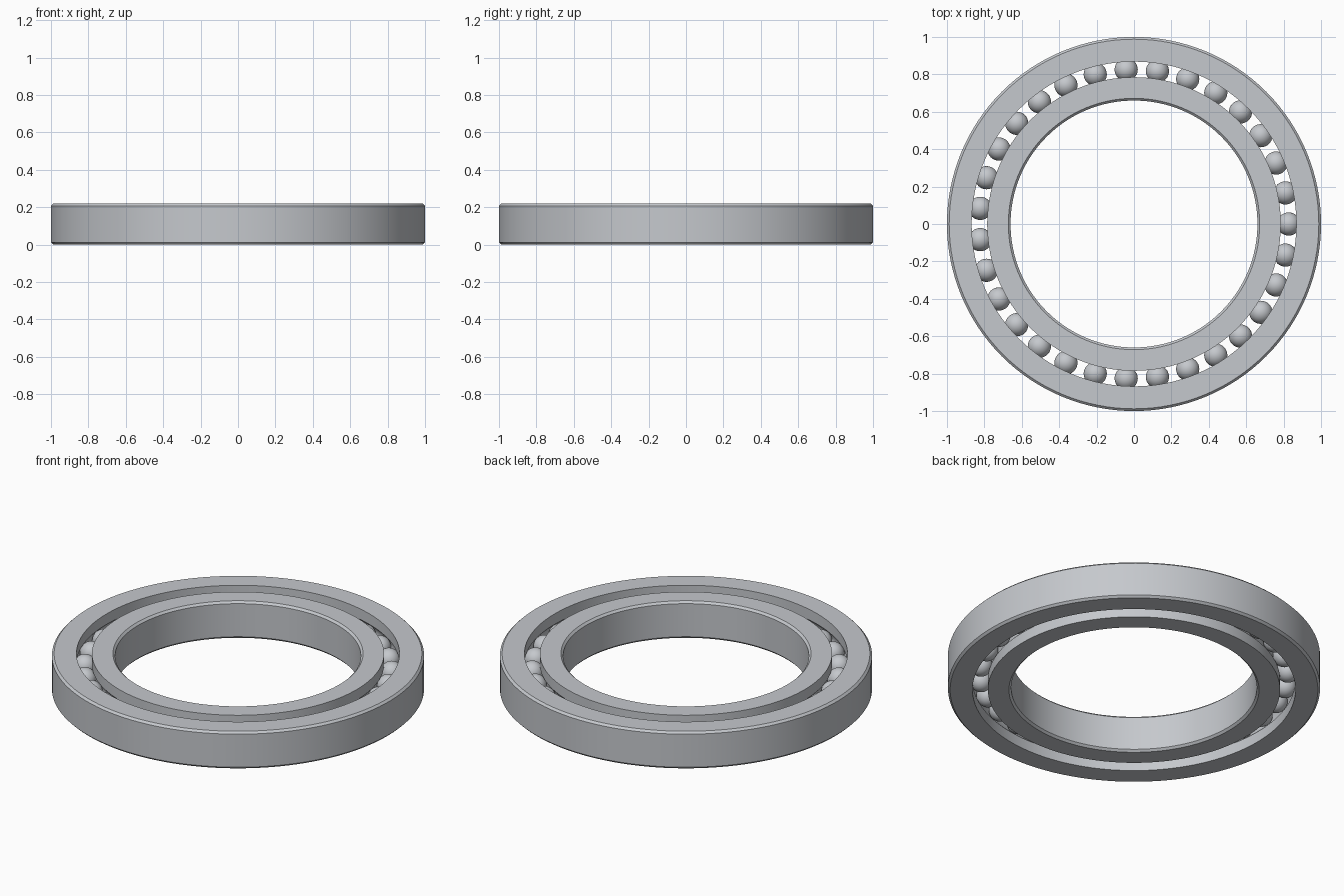
import bpy, math

# Remove the default cube only
cube = bpy.data.objects.get("Cube")
if cube:
    bpy.data.objects.remove(cube, do_unlink=True)

HEIGHT = 0.22
MID = HEIGHT / 2
BORE, RIM = 0.66, 1.0              # inner and outer radius of the bearing
GAP_IN, GAP_OUT = 0.785, 0.868     # walls facing the balls
PITCH = (GAP_IN + GAP_OUT) / 2     # radius of the ball circle
BALL = 0.062
CHAMFER = 0.012
BALLS = 31
SEGMENTS = 128


def make_material(name, colour):
    mat = bpy.data.materials.new(name)
    mat.use_nodes = True
    mat.diffuse_color = colour
    mat.node_tree.nodes["Principled BSDF"].inputs["Base Color"].default_value = colour
    return mat


steel = make_material("steel grey", (0.56, 0.58, 0.61, 1))


def finish(obj):
    obj.data.materials.append(steel)
    bpy.ops.object.select_all(action="DESELECT")
    obj.select_set(True)
    bpy.context.view_layer.objects.active = obj
    bpy.ops.object.shade_smooth_by_angle(angle=math.radians(30))


def make_ring(name, plain, race):
    """Lathe a ring with a chamfered plain wall and a grooved race wall."""
    side = 1 if race > plain else -1
    c = CHAMFER * side
    profile = [(race, 0), (plain + c, 0), (plain, CHAMFER),
               (plain, HEIGHT - CHAMFER), (plain + c, HEIGHT), (race, HEIGHT)]
    # Ball groove, an arc cut into the race wall from top to bottom
    groove = BALL + 0.001
    half = math.acos(abs(PITCH - race) / groove)
    steps = 12
    for i in range(steps + 1):
        a = half - 2 * half * i / steps
        profile.append((PITCH - side * groove * math.cos(a), MID + groove * math.sin(a)))

    n = len(profile)
    verts, faces = [], []
    for s in range(SEGMENTS):
        t = math.tau * s / SEGMENTS
        verts += [(r * math.cos(t), r * math.sin(t), z) for r, z in profile]
        nxt = (s + 1) % SEGMENTS
        for i in range(n):
            j = (i + 1) % n
            quad = (s * n + i, s * n + j, nxt * n + j, nxt * n + i)
            faces.append(quad if side > 0 else quad[::-1])
    mesh = bpy.data.meshes.new(name)
    mesh.from_pydata(verts, [], faces)
    obj = bpy.data.objects.new(name, mesh)
    bpy.context.collection.objects.link(obj)
    finish(obj)


make_ring("inner_ring", BORE, GAP_IN)
make_ring("outer_ring", RIM, GAP_OUT)

# Balls evenly spaced around the race
for k in range(BALLS):
    t = math.tau * k / BALLS
    bpy.ops.mesh.primitive_uv_sphere_add(
        segments=32, ring_count=16, radius=BALL,
        location=(PITCH * math.cos(t), PITCH * math.sin(t), MID))
    ball = bpy.context.object
    ball.name = f"ball_{k + 1}"
    finish(ball)
